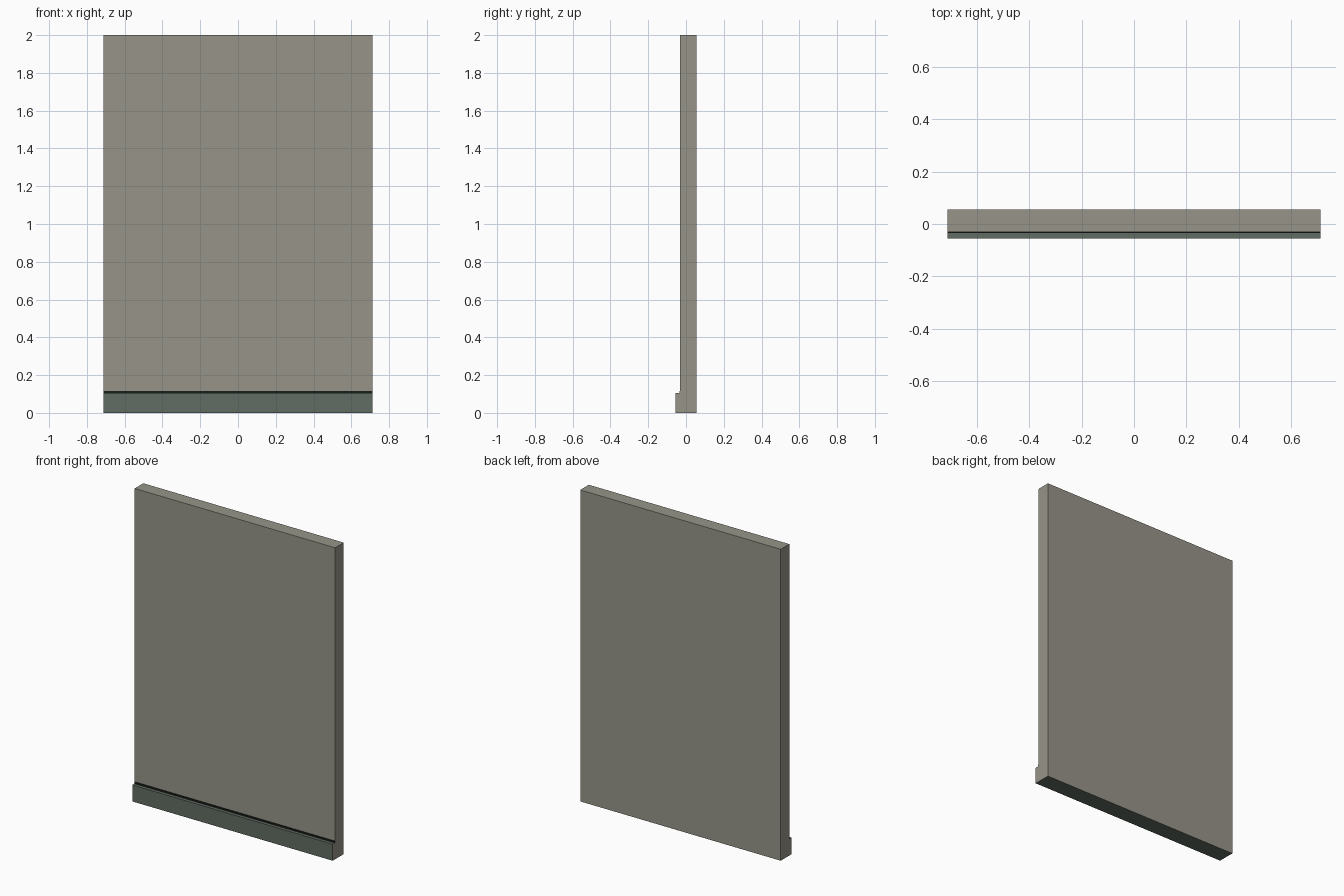
import bpy, bmesh

if "Cube" in bpy.data.objects:
    bpy.data.objects.remove(bpy.data.objects["Cube"])

HALF_W = 0.712


def material(name, rgb):
    m = bpy.data.materials.new(name)
    m.diffuse_color = (*rgb, 1)
    m.use_nodes = True
    m.node_tree.nodes["Principled BSDF"].inputs["Base Color"].default_value = m.diffuse_color
    return m


PLASTER, SKIRTING, SEAM = 0, 1, 2

# Cross-section (y, z), each with the material of the edge that starts there
profile = [
    (-0.056, 0.0, SKIRTING),    # underside
    (0.056, 0.0, PLASTER),      # back
    (0.056, 2.0, PLASTER),      # top
    (-0.031, 2.0, PLASTER),     # front
    (-0.031, 0.117, SEAM),      # dark seam strip
    (-0.035, 0.117, SEAM),
    (-0.035, 0.106, SKIRTING),  # skirting ledge
    (-0.056, 0.106, SKIRTING),  # skirting face
]

# Wall panel: profile swept along x
bm = bmesh.new()
left = [bm.verts.new((-HALF_W, y, z)) for y, z, _ in profile]
right = [bm.verts.new((HALF_W, y, z)) for y, z, _ in profile]
n = len(profile)
for i, (_, _, mat) in enumerate(profile):
    j = (i + 1) % n
    bm.faces.new((left[i], left[j], right[j], right[i])).material_index = mat

# Plain end caps
for ring in (left, right):
    bm.faces.new(ring).material_index = PLASTER
bmesh.ops.recalc_face_normals(bm, faces=bm.faces)

mesh = bpy.data.meshes.new("wall_panel")
bm.to_mesh(mesh)
bm.free()
for m in (material("plaster", (0.31, 0.30, 0.25)),
          material("skirting_green", (0.12, 0.15, 0.125)),
          material("seam_dark", (0.01, 0.013, 0.011))):
    mesh.materials.append(m)
bpy.context.collection.objects.link(bpy.data.objects.new("wall_panel", mesh))
